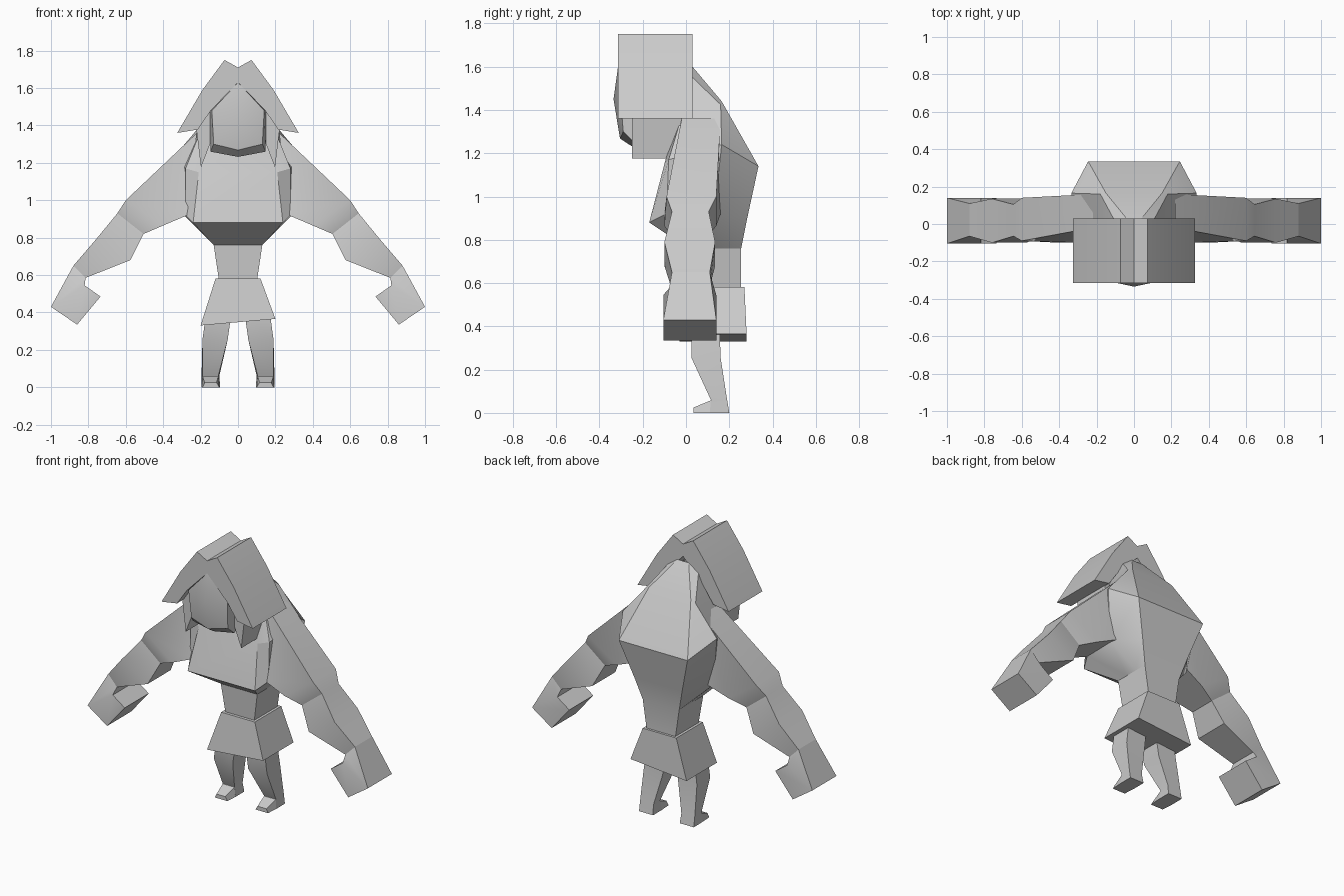
import bpy, bmesh, math

if "Cube" in bpy.data.objects:
    bpy.data.objects.remove(bpy.data.objects["Cube"])

grey = bpy.data.materials.new("stone_grey")
grey.diffuse_color = (0.6, 0.6, 0.6, 1)
grey.use_nodes = True
grey.node_tree.nodes["Principled BSDF"].inputs["Base Color"].default_value = grey.diffuse_color


def finish(name, bm, mirror):
    bmesh.ops.recalc_face_normals(bm, faces=bm.faces)
    me = bpy.data.meshes.new(name)
    bm.to_mesh(me)
    bm.free()
    me.materials.append(grey)
    ob = bpy.data.objects.new(name, me)
    bpy.context.collection.objects.link(ob)
    bpy.ops.object.select_all(action='DESELECT')
    ob.select_set(True)
    bpy.context.view_layer.objects.active = ob
    bpy.ops.object.shade_smooth_by_angle(angle=math.radians(25))
    if mirror:
        ob.modifiers.new("Mirror", 'MIRROR')
    return ob


def loft(name, rings, mirror=False, caps=True):
    """Skin a stack of closed rings with the same point count."""
    bm = bmesh.new()
    rows = [[bm.verts.new(p) for p in r] for r in rings]
    n = len(rows[0])
    for a, b in zip(rows, rows[1:]):
        for i in range(n):
            j = (i + 1) % n
            bm.faces.new((a[i], a[j], b[j], b[i]))
    if caps:
        bm.faces.new(rows[0])
        bm.faces.new(rows[-1])
    return finish(name, bm, mirror)


def both(half):
    """Complete a ring from its right half."""
    return half + [(-x, y, z) for x, y, z in reversed(half) if x > 0]


def extrude_y(name, outline, y0, y1, mirror=False):
    return loft(name, [[(x, y, z) for x, z in outline] for y in (y0, y1)], mirror)


def box_ring(x0, x1, y0, y1, z):
    return [(x0, y0, z), (x1, y0, z), (x1, y1, z), (x0, y1, z)]


# Torso with hunched back: front, side front, side back, back
loft("torso", [both(h) for h in (
    [(.10, .02, .56), (.10, .10, .56), (.10, .18, .56), (.10, .255, .56)],
    [(.13, .01, .76), (.13, .09, .76), (.13, .17, .76), (.13, .255, .76)],
    [(.24, -.17, .88), (.28, -.09, .92), (.29, .13, .92), (.17, .283, .90)],
    [(.21, -.10, 1.15), (.28, -.08, 1.17), (.335, .165, 1.24), (.245, .335, 1.14)],
    [(.15, -.04, 1.36), (.20, -.02, 1.37), (.18, .16, 1.425), (.15, .165, 1.44)],
    [(.08, -.02, 1.50), (.12, .0, 1.52), (.11, .03, 1.55), (.04, .03, 1.60)],
)])

# Arms: top x, top z, bottom x, bottom z, front y (top, bottom), back y
sections = [
    (.22, 1.36, .27, .92, -.02, -.10, .160),
    (.60, 1.00, .40, .865, -.09, -.10, .140),
    (.645, .93, .505, .82, -.065, -.07, .105),
    (.76, .79, .575, .68, -.10, -.10, .135),
    (.88, .65, .815, .585, -.065, -.07, .110),
]
loft("arm", [[(tx, ft, tz), (tx, yb, tz), (bx, yb, bz), (bx, fb, bz)]
             for tx, tz, bx, bz, ft, fb, yb in sections], mirror=True)

# Curled hands: a palm running from the wrist, and a finger block turned inward
loft("hand", [
    [(.88, -.065, .65), (.88, .11, .65), (.815, .11, .585), (.815, -.07, .585)],
    [(1.0, -.105, .43), (1.0, .14, .43), (.82, .14, .545), (.82, -.105, .545)],
    [(.86, -.105, .335), (.86, .14, .335), (.735, .14, .485), (.735, -.105, .485)],
], mirror=True)

# Head with a ridged face
bm = bmesh.new()
head_rings = [both(h) for h in (
    [(0, -.31, 1.63), (.14, -.305, 1.48), (.13, -.29, 1.30), (0, -.305, 1.268)],
    [(0, -.25, 1.63), (.15, -.25, 1.48), (.148, -.25, 1.26), (0, -.25, 1.232)],
    [(0, .02, 1.60), (.12, .02, 1.50), (.12, .02, 1.36), (0, .02, 1.34)],
)]
rows = [[bm.verts.new(p) for p in r] for r in head_rings]
for a, b in zip(rows, rows[1:]):
    for i in range(6):
        j = (i + 1) % 6
        bm.faces.new((a[i], a[j], b[j], b[i]))
nose = bm.verts.new((0, -.335, 1.45))
for i in range(6):
    bm.faces.new((rows[0][i], rows[0][(i + 1) % 6], nose))
bm.faces.new(rows[-1])
finish("head", bm, False)

# Hair shell, open underneath, with a notch along the parting
right = [(.072, 1.75), (.19, 1.59), (.325, 1.36), (.215, 1.378), (.145, 1.48)]
outline = [(0, 1.71)] + right + [(0, 1.63)] + [(-x, z) for x, z in reversed(right)]
extrude_y("hair", outline, -.315, .03)

# Side locks hanging beside the face
extrude_y("side_lock", [(.145, 1.48), (.222, 1.375), (.198, 1.175), (.15, 1.30)],
          -.25, .0, mirror=True)

# Skirt with an uneven hem
hem = [(x, y, .348 + .0875 * x) for x, y, z in box_ring(-.2, .2, -.03, .28, 0)]
loft("skirt", [hem, box_ring(-.12, .12, 0, .27, .582)])

# Legs
loft("leg", [
    box_ring(.035, .17, .025, .155, .40),
    box_ring(.055, .19, .025, .16, .255),
    [(.105, .115, .06), (.19, .115, .06), (.195, .19, .06), (.10, .19, .06)],
    box_ring(.095, .195, .11, .20, 0),
], mirror=True)

# Feet, wedge shaped toward the toes
loft("foot", [
    [(.095, .12, 0), (.195, .12, 0), (.19, .12, .06), (.105, .12, .06)],
    [(.10, .035, 0), (.19, .035, 0), (.178, .035, .025), (.115, .035, .025)],
], mirror=True)
